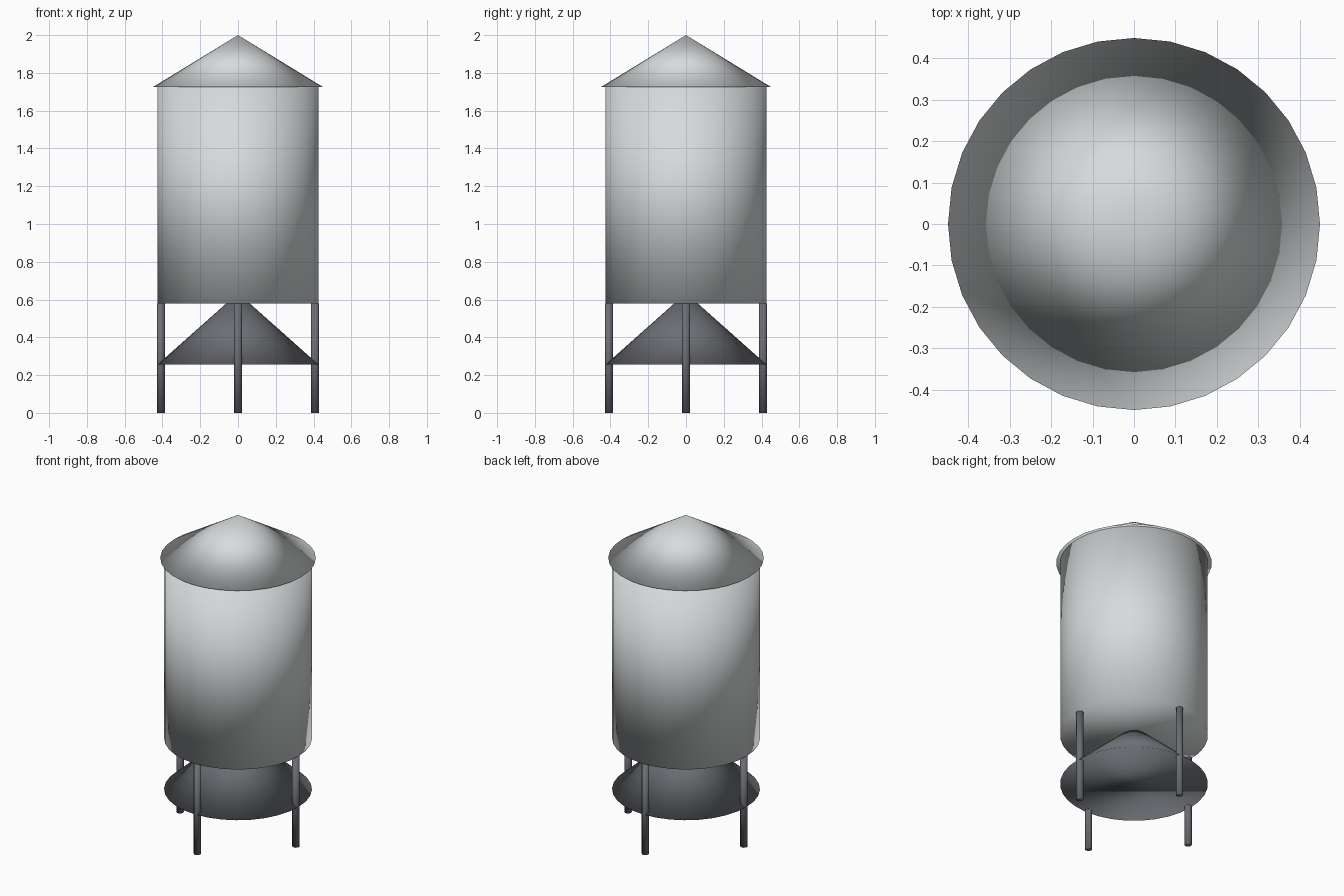
import bpy, bmesh, math
from mathutils import Matrix

if "Cube" in bpy.data.objects:
    bpy.data.objects.remove(bpy.data.objects["Cube"])


def material(name, rgb):
    m = bpy.data.materials.new(name)
    m.diffuse_color = (*rgb, 1.0)
    m.use_nodes = True
    m.node_tree.nodes["Principled BSDF"].inputs["Base Color"].default_value = m.diffuse_color
    return m


GALVANISED = material("galvanised_metal", (0.68, 0.71, 0.72))
DARK_STEEL = material("dark_steel", (0.15, 0.157, 0.175))


def turned(name, r_low, r_high, z_low, z_high, mat, x=0.0, y=0.0, sides=32):
    """Closed, fully smooth cylinder, frustum or cone between two heights."""
    bm = bmesh.new()
    bmesh.ops.create_cone(
        bm, cap_ends=True, segments=sides, radius1=r_low, radius2=r_high,
        depth=z_high - z_low,
        matrix=Matrix.Translation((x, y, (z_low + z_high) / 2)))
    bmesh.ops.remove_doubles(bm, verts=bm.verts, dist=1e-5)
    for f in bm.faces:
        f.smooth = True
    mesh = bpy.data.meshes.new(name)
    bm.to_mesh(mesh)
    bm.free()
    mesh.materials.append(mat)
    ob = bpy.data.objects.new(name, mesh)
    bpy.context.collection.objects.link(ob)
    return ob


BASE = 0.578   # underside of the tank
EAVE = 1.726   # top of the tank

# Tank body and overhanging conical roof
turned("tank_body", 0.427, 0.427, BASE, EAVE, GALVANISED)
turned("roof", 0.449, 0.0, EAVE, 2.0, GALVANISED)

# Flared hopper below the tank
turned("hopper", 0.427, 0.064, 0.255, BASE, DARK_STEEL)

# Four legs on the axes
for i, side in enumerate(("right", "back", "left", "front")):
    a = i * math.pi / 2
    turned(side + "_leg", 0.0215, 0.0215, 0.0, BASE, DARK_STEEL,
           0.408 * math.cos(a), 0.408 * math.sin(a), sides=12)
